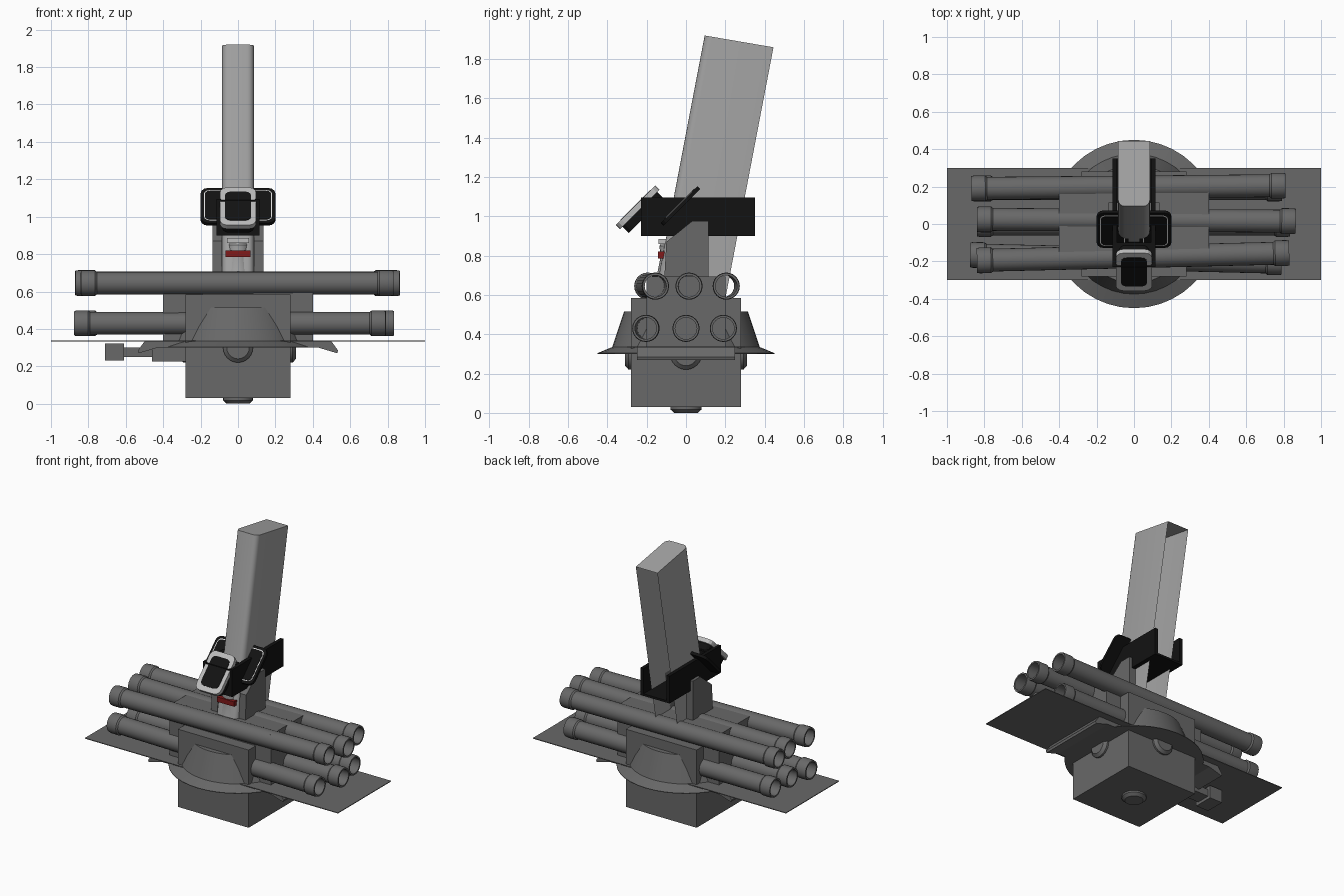
import bpy, bmesh, math
from mathutils import Matrix, Vector

cube = bpy.data.objects.get("Cube")
if cube:
    bpy.data.objects.remove(cube)


def material(name, r, g, b):
    m = bpy.data.materials.new(name)
    m.use_nodes = True
    m.diffuse_color = (r, g, b, 1)
    m.node_tree.nodes["Principled BSDF"].inputs["Base Color"].default_value = (r, g, b, 1)
    return m


HULL = material("hull grey", 0.14, 0.14, 0.14)
MAST = material("mast grey", 0.37, 0.37, 0.37)
FRAME = material("light frame grey", 0.5, 0.5, 0.5)
BLACK = material("black", 0.006, 0.006, 0.006)
WHITE = material("white trim", 0.9, 0.9, 0.9)
RED = material("red", 0.22, 0.01, 0.01)


def finish(name, bm, mat, smooth=False):
    bmesh.ops.recalc_face_normals(bm, faces=bm.faces[:])
    me = bpy.data.meshes.new(name)
    bm.to_mesh(me)
    bm.free()
    me.materials.append(mat)
    ob = bpy.data.objects.new(name, me)
    bpy.context.collection.objects.link(ob)
    if smooth:
        bpy.ops.object.select_all(action='DESELECT')
        ob.select_set(True)
        bpy.context.view_layer.objects.active = ob
        bpy.ops.object.shade_smooth_by_angle(angle=math.radians(35))
    return ob


def box(name, x, y, z, mat):
    """Box from (min, max) pairs."""
    bm = bmesh.new()
    bmesh.ops.create_cube(bm, size=1)
    for v in bm.verts:
        v.co = [p[0] if c < 0 else p[1] for c, p in zip(v.co, (x, y, z))]
    return finish(name, bm, mat)


def prism(name, pts, depth, mat, matrix):
    """Extrude a flat outline along local z, then place it."""
    bm = bmesh.new()
    f = bm.faces.new([bm.verts.new((x, y, 0)) for x, y in pts])
    out = bmesh.ops.extrude_face_region(bm, geom=[f])["geom"]
    bmesh.ops.translate(bm, verts=[v for v in out if isinstance(v, bmesh.types.BMVert)],
                        vec=(0, 0, depth))
    bm.transform(matrix)
    return finish(name, bm, mat)


def lathe(name, profile, steps, mat, matrix=Matrix(), closed=False):
    """Revolve (radius, height) points about local z."""
    bm = bmesh.new()
    rings = [[bm.verts.new((r * math.cos(a), r * math.sin(a), h))
              for a in (2 * math.pi * i / steps for i in range(steps))] for r, h in profile]
    pairs = list(zip(rings, rings[1:]))
    if closed:
        pairs.append((rings[-1], rings[0]))
    for a, b in pairs:
        for i in range(steps):
            j = (i + 1) % steps
            bm.faces.new((a[i], a[j], b[j], b[i]))
    if not closed:
        bm.faces.new(rings[0])
        bm.faces.new(rings[-1])
    bm.transform(matrix)
    return finish(name, bm, mat, True)


def rounded(w, h, r):
    pts = []
    for k, (sx, sy) in enumerate(((1, 1), (-1, 1), (-1, -1), (1, -1))):
        for i in range(4):
            a = math.radians(90 * k + 30 * i)
            pts.append((sx * (w / 2 - r) + r * math.cos(a), sy * (h / 2 - r) + r * math.sin(a)))
    return pts


# Hull, cross block and wide deck
box("hull_box", (-.28, .28), (-.28, .28), (.03, .585), HULL)
box("cross_block", (-.4, .4), (-.2, .2), (.33, .695), HULL)
box("deck_plate", (-1, 1), (-.3, .3), (.332, .337), HULL)
lathe("skirt_ring", [(.45, .3), (.45, .304), (.375, .335), (.315, .515)], 40, HULL)

# Round ports on the bottom and the four sides
PORT = [(.08, 0), (.08, .012), (.06, .03)]
lathe("bottom_port", PORT, 24, HULL, Matrix.Translation((0, 0, .03)) @ Matrix.Rotation(math.pi, 4, 'X'))
for i, side in enumerate(("left", "back", "right", "front")):
    place = (Matrix.Rotation(i * math.pi / 2, 4, 'Z') @ Matrix.Translation((.28, 0, .3))
             @ Matrix.Rotation(math.pi / 2, 4, 'Y'))
    lathe(side + "_port", PORT, 24, HULL, place)

# Trays and fittings under the deck
TRAY = [(.28, .3), (.43, .3), (.53, .27), (.535, .285), (.5, .333), (.28, .333)]
for name, s in (("left", 1), ("right", -1)):
    turn = Matrix(((s, 0, 0, 0), (0, 0, 1, -.25), (0, 1, 0, 0), (0, 0, 0, 1)))
    prism(name + "_tray", TRAY, .5, HULL, turn)
box("fitting_root", (-.46, -.28), (-.12, .06), (.225, .31), HULL)
box("fitting_arm", (-.62, -.46), (-.08, .02), (.25, .3), HULL)
box("fitting_end", (-.71, -.61), (-.1, .04), (.23, .322), HULL)


# Long open tubes with raised end collars
def tube(name, left, right, y0, y1, z):
    a, b = Vector((left, y0, z)), Vector((right, y1, z))
    n = (b - a).length
    half = [(.055, 0), (.066, 0), (.069, .015), (.069, .075), (.061, .085)]
    profile = half + [(r, n - h) for r, h in reversed(half)]
    place = Matrix.Translation(a) @ (b - a).to_track_quat('Z', 'Y').to_matrix().to_4x4()
    lathe(name, profile, 24, HULL, place, True)


tube("upper_back_tube", -.87, .81, .19, .205, .645)
tube("upper_middle_tube", -.84, .865, .025, .015, .645)
tube("upper_front_tube", -.84, .83, -.195, -.155, .645)
tube("lower_back_tube", -.84, .79, .19, .19, .43)
tube("lower_middle_tube", -.84, .835, 0, 0, .43)
tube("lower_front_tube", -.875, .79, -.165, -.205, .43)

# Leaning mast: shell with rounded front corners, capped on top, open at the back
R, W = .035, .085
section = [(W, 1)]
for k in range(9):
    a = math.radians(-90 * k / 4)
    cx = W - R if k <= 4 else R - W
    if k == 4:
        section.append((W - R, 0))
    section.append((cx + R * math.cos(a), (1 + math.sin(a)) * .1) if k != 4 else (R - W, 0))
section.append((-W, 1))
bm = bmesh.new()
top = [bm.verts.new((x, .095 + .35 * t, 1.92 - .06 * t)) for x, t in section]
low = [bm.verts.new((x, -.157 + .357 * t, .6 - .02 * t)) for x, t in section]
for i in range(len(top) - 1):
    bm.faces.new((top[i], top[i + 1], low[i + 1], low[i]))
bm.faces.new(top)
finish("mast", bm, MAST, True)

# Mast brackets and small front turret
BRACKET = [(-.11, .69), (.115, .69), (.115, .975), (.03, .975), (-.1, .87)]
across = Matrix(((0, 0, 1, 0), (1, 0, 0, 0), (0, 1, 0, 0), (0, 0, 0, 1)))
for name, x in (("left_bracket", .085), ("right_bracket", -.135)):
    prism(name, BRACKET, .05, HULL, Matrix.Translation((x, 0, 0)) @ across)
lathe("turret_neck", [(.075, .69), (.055, .79), (.06, .85), (.04, .88)], 16, MAST,
      Matrix.Translation((0, -.075, 0)))
box("red_band", (-.068, .068), (-.142, -.08), (.785, .82), RED)
box("turret_brow", (-.06, .06), (-.14, -.09), (.86, .885), FRAME)

# Black collar: side walls, floor and front
for name, x in (("left_collar_wall", .09), ("right_collar_wall", -.115)):
    box(name, (x, x + .025), (-.23, .35), (.9, 1.095), BLACK)
box("collar_floor", (-.1, .1), (-.23, .35), (.9, .915), BLACK)
box("collar_front", (-.1, .1), (-.23, -.1), (.91, 1.09), BLACK)


# Tilted panels on the front of the collar
def panel(name, x, y, z, w, h, r, base, depth, mat):
    place = (Matrix.Translation((x, y, z)) @ Matrix.Rotation(math.radians(45), 4, 'X')
             @ Matrix.Translation((0, 0, base)))
    prism(name, rounded(w, h, r), depth, mat, place)


for name, s in (("left", 1), ("right", -1)):
    x = s * .115
    panel(name + "_panel", x, -.035, 1.06, .17, .265, .04, -.02, .02, BLACK)
    panel(name + "_panel_trim", x, -.035, 1.06, .136, .228, .03, 0, .002, WHITE)
    panel(name + "_panel_face", x, -.035, 1.06, .124, .216, .026, .002, .002, BLACK)
panel("screen_back", 0, -.235, 1.035, .17, .25, .035, -.045, .045, BLACK)
panel("screen_frame", 0, -.235, 1.035, .195, .285, .04, 0, .03, FRAME)
panel("screen_face", 0, -.235, 1.035, .14, .215, .03, .03, .003, BLACK)
